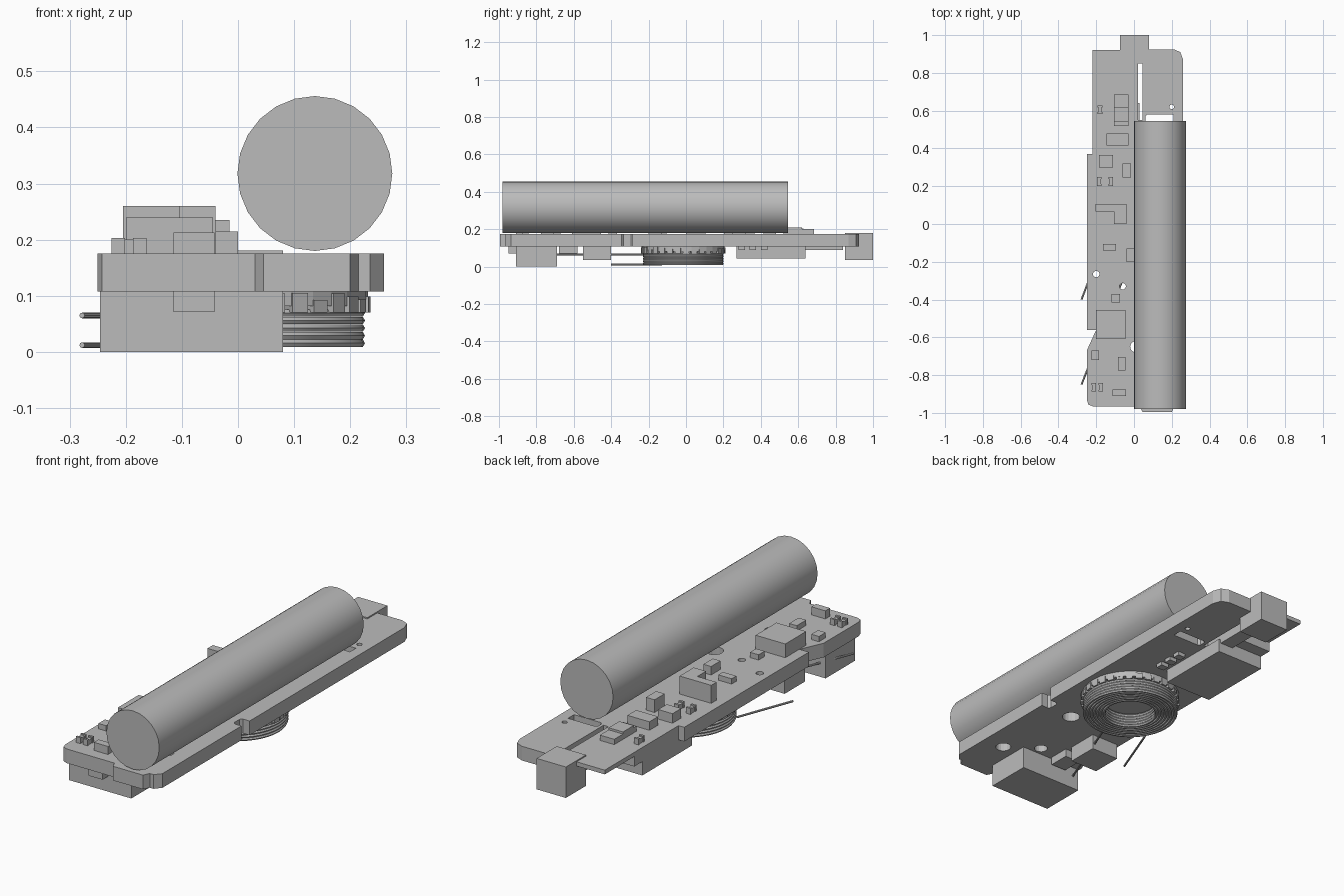
import bpy, bmesh, math, random
from mathutils import Vector

random.seed(3)
if "Cube" in bpy.data.objects:
    bpy.data.objects.remove(bpy.data.objects["Cube"])

grey = bpy.data.materials.new("plain_grey")
grey.use_nodes = True
grey.diffuse_color = (0.5, 0.5, 0.5, 1)
grey.node_tree.nodes["Principled BSDF"].inputs["Base Color"].default_value = (0.5, 0.5, 0.5, 1)


def finish(name, bm, smooth=False):
    bmesh.ops.recalc_face_normals(bm, faces=bm.faces)
    mesh = bpy.data.meshes.new(name)
    bm.to_mesh(mesh)
    bm.free()
    ob = bpy.data.objects.new(name, mesh)
    bpy.context.collection.objects.link(ob)
    mesh.materials.append(grey)
    if smooth:
        bpy.ops.object.select_all(action='DESELECT')
        ob.select_set(True)
        bpy.context.view_layer.objects.active = ob
        bpy.ops.object.shade_smooth_by_angle(angle=math.radians(40))
    return ob


def add_prism(bm, points, z0, z1):
    base = bm.faces.new([bm.verts.new((x, y, z0)) for x, y in points])
    top = bmesh.ops.extrude_face_region(bm, geom=[base])["geom"]
    verts = [v for v in top if isinstance(v, bmesh.types.BMVert)]
    bmesh.ops.translate(bm, verts=verts, vec=(0, 0, z1 - z0))


def prism(name, points, z0, z1):
    bm = bmesh.new()
    add_prism(bm, points, z0, z1)
    return finish(name, bm)


def box(name, x0, x1, y0, y1, z0, z1):
    return prism(name, [(x0, y0), (x1, y0), (x1, y1), (x0, y1)], z0, z1)


def circle(x, y, r, n=16):
    return [(x + r * math.cos(math.tau * i / n), y + r * math.sin(math.tau * i / n))
            for i in range(n)]


def rod(bm, a, b, r, n):
    a, b = Vector(a), Vector(b)
    rot = (b - a).to_track_quat('Z', 'Y').to_matrix().to_4x4()
    rot.translation = (a + b) / 2
    bmesh.ops.create_cone(bm, cap_ends=True, segments=n, radius1=r, radius2=r,
                          depth=(b - a).length, matrix=rot)


# Circuit board outline, with a front tab, side steps and a gap at the back
outline = [(-.22, -.965), (.03, -.965), (.045, -.995), (.2, -.995), (.215, -.965),
           (.235, -.965), (.26, -.935), (.26, .87), (.245, .91), (.21, .925),
           (.045, .925), (.045, .55), (.02, .55), (.02, .7), (-.22, .7),
           (-.22, .37), (-.25, .37), (-.25, -.56), (-.2, -.56), (-.25, -.67),
           (-.25, -.93), (-.242, -.955)]
board = prism("circuit_board", outline, .108, .175)

# Holes, battery slot and edge notch cut through the board
bm = bmesh.new()
for x, y, r in [(-.2, -.265, .017), (-.06, -.33, .017), (.15, -.75, .035),
                (.09, -.34, .04), (.01, -.65, .03), (.2, .62, .012)]:
    add_prism(bm, circle(x, y, r), .05, .25)
for x0, x1, y0, y1 in [(.06, .21, .535, .58), (.215, .3, -.345, -.285)]:
    add_prism(bm, [(x0, y0 + .01), (x0 + .01, y0), (x1, y0), (x1, y1),
                   (x0 + .01, y1), (x0, y1 - .01)], .05, .25)
cutter = finish("hole_cutter", bm)
cutter.hide_render = True
cut = board.modifiers.new("holes", 'BOOLEAN')
cut.operation, cut.solver, cut.object = 'DIFFERENCE', 'EXACT', cutter
cut_mesh = bpy.data.meshes.new_from_object(
    board.evaluated_get(bpy.context.evaluated_depsgraph_get()))
board.modifiers.clear()
board.data = cut_mesh
bpy.data.objects.remove(cutter)

# Thin shelf at the back and the connector block
box("back_shelf", -.22, .02, .7, .92, .155, .175)
box("back_connector", -.073, .08, .85, 1.0, .035, .181)

# Battery cylinder
bm = bmesh.new()
rod(bm, (.137, -.98, .318), (.137, .545, .318), .138, 24)
finish("battery", bm, smooth=True)

# Parts hanging below the board
box("front_socket", -.246, .08, -.91, -.69, 0, .108)
box("front_socket_chip", -.115, -.042, -.95, -.91, .071, .108)
box("side_socket", -.235, -.09, -.55, -.4, .035, .108)
box("small_lower_chip", -.16, -.08, -.68, -.58, .07, .108)
box("flat_module", -.22, .03, .27, .64, .043, .108)
box("module_strip", -.05, .02, .64, .84, .09, .155)
for i in range(3):
    y = .28 + i * .06
    box(f"lower_chip_{i}", .06, .1, y, y + .035, .09, .108)

# Parts on top of the board
top_parts = [
    (-.2, -.045, -.61, -.455, .24), (-.145, -.03, .415, .48, .215),
    (-.105, -.03, .52, .54, .2), (-.105, -.03, .54, .62, .21),
    (-.105, -.03, .62, .685, .2), (-.06, -.015, .245, .32, .235),
    (-.185, -.11, .3, .365, .22), (-.165, -.095, -.14, -.105, .2),
    (-.04, .0, -.2, -.13, .215), (-.12, -.075, -.415, -.37, .2),
    (-.225, -.185, -.72, -.67, .2), (-.085, -.045, -.775, -.705, .2),
    (-.115, -.042, -.91, -.875, .213)]
for i, (x0, x1, y0, y1, z1) in enumerate(top_parts):
    box(f"top_chip_{i}", x0, x1, y0, y1, .175, z1)
prism("angled_chip", [(-.205, .065), (-.105, .065), (-.105, 0), (-.04, 0),
                      (-.04, .105), (-.205, .105)], .175, .26)

# Tiny capped parts: a body between two end pads
for i, (x, y) in enumerate([(-.185, .225), (-.122, .225), (-.18, .605),
                            (-.213, -.865), (-.175, -.865)]):
    box(f"tiny_part_{i}", x - .009, x + .009, y - .02, y + .02, .175, .197)
    for side in (-1, 1):
        yc = y + side * .018
        box(f"tiny_part_pad_{i}", x - .012, x + .012, yc - .005, yc + .005, .175, .203)

# Wound coil: stacked rows of wire rings
cx, cy = .01, -.015
bm = bmesh.new()
rows, turns, seg, ring = 5, 7, 40, 6
for row in range(rows):
    for turn in range(turns):
        big = .12 + turn * .0148
        zc = .0155 + row * .0135
        loops = []
        for i in range(seg):
            a = math.tau * i / seg
            loop = []
            for j in range(ring):
                b = math.tau * j / ring
                r = big + .0075 * math.cos(b)
                loop.append(bm.verts.new((cx + r * math.cos(a), cy + r * math.sin(a),
                                          zc + .0075 * math.sin(b))))
            loops.append(loop)
        for i in range(seg):
            p, q = loops[i], loops[(i + 1) % seg]
            for j in range(ring):
                k = (j + 1) % ring
                bm.faces.new((p[j], q[j], q[k], p[k]))
finish("coil_winding", bm, smooth=True)

# Rough crown holding the coil to the board
prism("coil_plate", circle(cx, cy, .222, 32), .082, .108)
bm = bmesh.new()
for i in range(32):
    a0, a1 = math.tau * i / 32, math.tau * (i + .7) / 32
    r = .22 + random.uniform(0, .008)
    add_prism(bm, [(cx + s * math.cos(a), cy + s * math.sin(a))
                   for s, a in ((.19, a0), (r, a0), (r, a1), (.19, a1))],
              .07, random.uniform(.09, .105))
finish("coil_crown", bm)

# Coil lead wires
bm = bmesh.new()
rod(bm, (-.278, -.4, .012), (-.175, -.13, .012), .005, 8)
rod(bm, (-.278, -.85, .065), (-.03, -.22, .065), .005, 8)
finish("coil_leads", bm, smooth=True)
